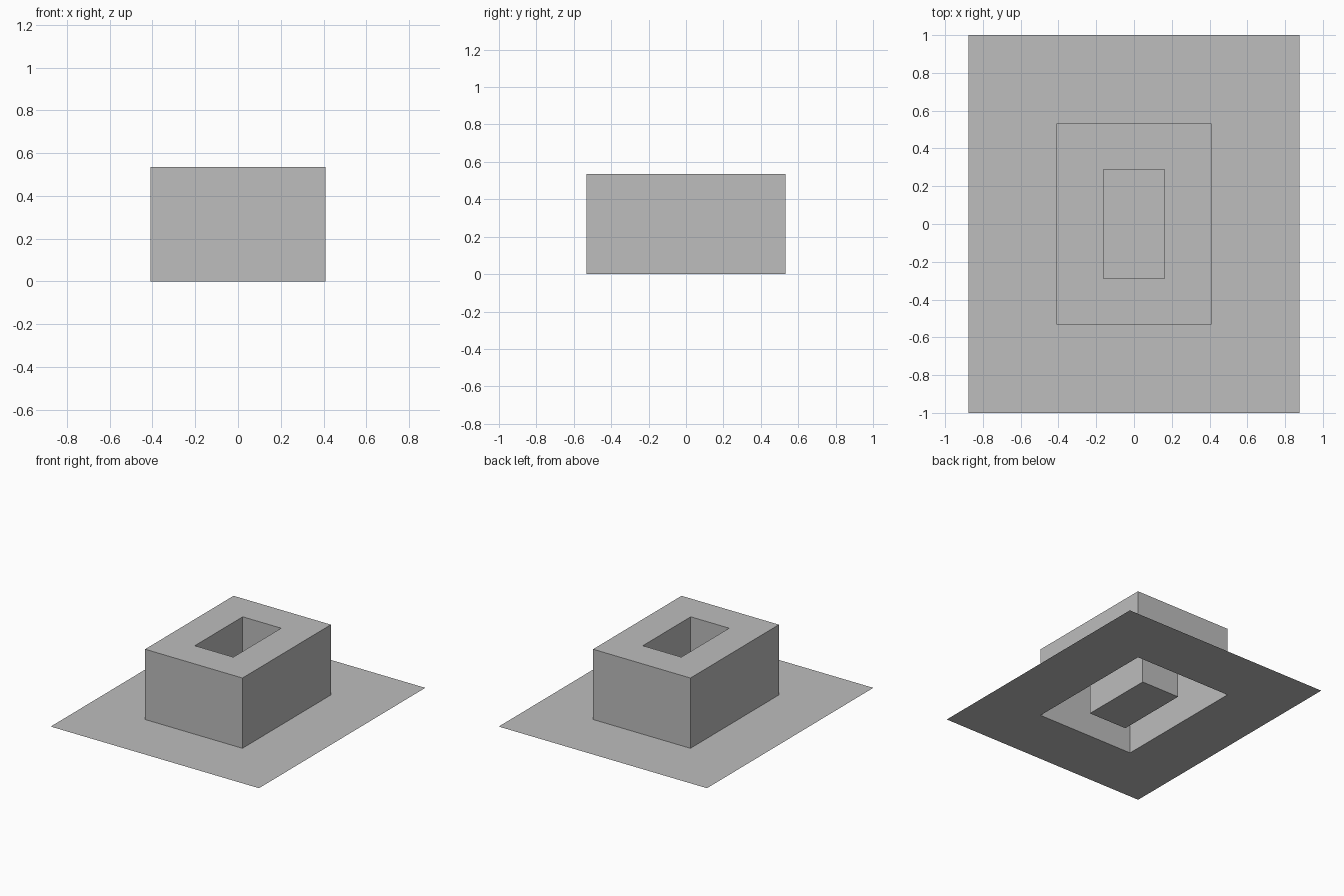
import bpy
import bmesh

cube = bpy.data.objects.get("Cube")
if cube:
    bpy.data.objects.remove(cube, do_unlink=True)

# Single plain grey
GREY = (0.51, 0.51, 0.51, 1.0)
grey = bpy.data.materials.new("plain grey")
grey.use_nodes = True
grey.diffuse_color = GREY
grey.node_tree.nodes["Principled BSDF"].inputs["Base Color"].default_value = GREY

HEIGHT = 0.535
SITE = (0.877, 1.0)      # half width, half depth
BLOCK = (0.41, 0.532)
COURT = (0.162, 0.288)
CORNERS = ((-1, -1), (1, -1), (1, 1), (-1, 1))


def nested_rectangles(name, rings, fill_last=False):
    """Join successive rectangles, given as (half size, height), with flat quads."""
    bm = bmesh.new()
    loops = [[bm.verts.new((sx * w, sy * d, z)) for sx, sy in CORNERS]
             for (w, d), z in rings]
    for outer, inner in zip(loops, loops[1:]):
        for i in range(4):
            j = (i + 1) % 4
            bm.faces.new((outer[i], outer[j], inner[j], inner[i]))
    if fill_last:
        bm.faces.new(loops[-1])
    mesh = bpy.data.meshes.new(name)
    bm.to_mesh(mesh)
    bm.free()
    mesh.materials.append(grey)
    obj = bpy.data.objects.new(name, mesh)
    bpy.context.collection.objects.link(obj)
    return obj


# Thin ground sheet, open beneath the block
nested_rectangles("ground_sheet", [(SITE, 0), (BLOCK, 0)])

# Hollow block: outer walls and flat roof around the opening
nested_rectangles("block_shell", [(BLOCK, 0), (BLOCK, HEIGHT), (COURT, HEIGHT)])

# Sunken courtyard: inner walls down to a floor at ground level
nested_rectangles("courtyard", [(COURT, HEIGHT), (COURT, 0)], fill_last=True)
